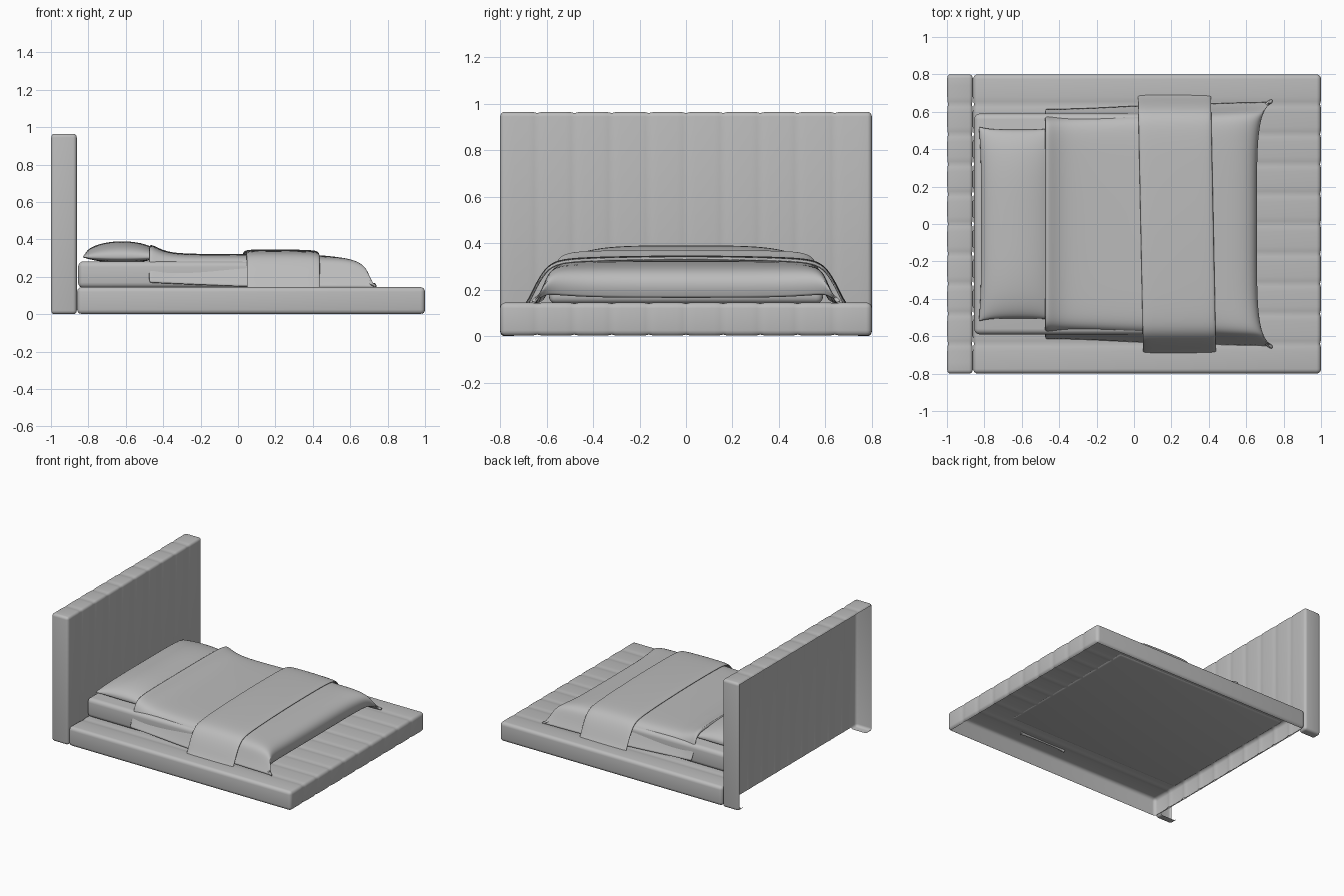
import bpy, bmesh, math
from mathutils import Vector

cube = bpy.data.objects.get("Cube")
if cube:
    bpy.data.objects.remove(cube, do_unlink=True)

GREY = (0.5, 0.5, 0.5, 1)
mat = bpy.data.materials.new("soft grey")
mat.use_nodes = True
mat.diffuse_color = GREY
mat.node_tree.nodes["Principled BSDF"].inputs["Base Color"].default_value = GREY


def finish(name, bm, angle=40):
    mesh = bpy.data.meshes.new(name)
    bm.normal_update()
    bm.to_mesh(mesh)
    bm.free()
    ob = bpy.data.objects.new(name, mesh)
    bpy.context.collection.objects.link(ob)
    mesh.materials.append(mat)
    bpy.ops.object.select_all(action="DESELECT")
    bpy.context.view_layer.objects.active = ob
    ob.select_set(True)
    bpy.ops.object.shade_smooth_by_angle(angle=math.radians(angle))
    return ob


def rounded_box(lo, hi, radius):
    bm = bmesh.new()
    bmesh.ops.create_cube(bm, size=1)
    lo, hi = Vector(lo), Vector(hi)
    for v in bm.verts:
        v.co = (lo + hi) / 2 + v.co * (hi - lo)
    bmesh.ops.bevel(bm, geom=bm.edges[:], offset=radius, segments=4,
                    profile=0.5, affect="EDGES")
    return bm


def cut_y(bm, y):
    bmesh.ops.bisect_plane(bm, geom=bm.verts[:] + bm.edges[:] + bm.faces[:],
                           plane_co=(0, y, 0), plane_no=(0, 1, 0))


def add_channels(bm, pitch=0.16, depth=0.005):
    # shallow stitched grooves running around the padded shell
    seams = [k * pitch for k in range(-4, 5)]
    for s in seams:
        for d in (-0.04, -0.015, 0, 0.015, 0.04):
            cut_y(bm, s + d)
    bm.normal_update()
    moves = []
    for v in bm.verts:
        gap = min(abs(v.co.y - s) for s in seams)
        if gap < 0.03:
            moves.append((v, v.normal * (depth if gap < 0.005 else depth * 0.3)))
    for v, m in moves:
        v.co -= m


def remove_faces(bm, rule):
    bmesh.ops.delete(bm, geom=[f for f in bm.faces if rule(f)], context="FACES")


# platform: padded shell, open underneath
bm = rounded_box((-0.86, -0.8, 0), (1, 0.8, 0.145), 0.025)
add_channels(bm)
remove_faces(bm, lambda f: f.normal.z < -0.95)
finish("platform", bm)

# headboard: padded shell, open at the back and below except for corner tabs
bm = rounded_box((-1, -0.8, 0), (-0.862, 0.8, 0.965), 0.02)
add_channels(bm)
for y in (-0.74, 0.74):
    cut_y(bm, y)
remove_faces(bm, lambda f: f.normal.x < -0.95 or (
    f.normal.z < -0.3 and abs(f.calc_center_median().y) < 0.74))
finish("headboard", bm)

# mattress
finish("mattress", rounded_box((-0.855, -0.59, 0.14), (0.62, 0.59, 0.283), 0.03))


def grid_surface(bm, nu, nv, point):
    rows = [[bm.verts.new(point(i / nu, j / nv)) for j in range(nv + 1)]
            for i in range(nu + 1)]
    for a, b in zip(rows, rows[1:]):
        for j in range(nv):
            bm.faces.new((a[j], b[j], b[j + 1], a[j + 1]))


# pillow with pinched corners
def pillow_point(side):
    def point(s, t):
        u, v = -math.cos(math.pi * s), -math.cos(math.pi * t)
        h = max(0, 1 - u * u) ** 0.5 * max(0, 1 - v ** 4) ** 0.4
        x = -0.62 + 0.21 * u * (1 - 0.06 * (1 - v ** 4))
        y = 0.52 * v * (1 - 0.03 * (1 - u ** 4))
        return x, y, 0.315 + (0.075 if side > 0 else -0.04) * h - 0.01 * v ** 4
    return point


bm = bmesh.new()
for side in (1, -1):
    grid_surface(bm, 24, 40, pillow_point(side))
bmesh.ops.remove_doubles(bm, verts=bm.verts[:], dist=0.0005)
bmesh.ops.recalc_face_normals(bm, faces=bm.faces[:])
finish("pillow", bm, 70)


def sample(points, t):
    # linear walk along evenly spaced control points
    f = min(max(t, 0), 1) * (len(points) - 1)
    i = min(int(f), len(points) - 2)
    return Vector(points[i]).lerp(Vector(points[i + 1]), f - i)


def drape(name, stations, half, point, thickness):
    # control cage of the cloth, smoothed and thickened by modifiers
    section = [(-y, z) for y, z in half] + [(y, z) for y, z in reversed(half[:-1])]
    bm = bmesh.new()
    grid_surface(bm, len(stations) - 1, len(section) - 1,
                 lambda s, t: point(sample(stations, s), sample(section, t)))
    ob = finish(name, bm, 70)
    sub = ob.modifiers.new("smooth", "SUBSURF")
    sub.levels = sub.render_levels = 2
    sol = ob.modifiers.new("thickness", "SOLIDIFY")
    sol.thickness = thickness
    sol.offset = -1
    return ob


# duvet: half section is (distance from middle, drop 0..1 towards the hem)
duvet_half = [(1, 1), (0.965, 0.75), (0.93, 0.42), (0.9, 0.18), (0.83, 0.04),
              (0.65, 0.01), (0.35, 0), (0, 0)]
# stations: x, half width, top height, hem height
duvet_stations = [(-0.475, 0.61, 0.355, 0.175), (-0.47, 0.615, 0.375, 0.172),
                  (-0.44, 0.615, 0.362, 0.17), (-0.37, 0.615, 0.327, 0.168),
                  (-0.2, 0.62, 0.322, 0.16), (0.05, 0.635, 0.322, 0.15),
                  (0.3, 0.64, 0.325, 0.147), (0.45, 0.645, 0.315, 0.147),
                  (0.55, 0.65, 0.305, 0.147), (0.62, 0.65, 0.285, 0.147),
                  (0.655, 0.655, 0.25, 0.147), (0.66, 0.66, 0.205, 0.147),
                  (0.645, 0.66, 0.165, 0.147)]


def duvet_point(st, sec):
    x, half, top, hem = st
    out, drop = abs(sec[0]), sec[1]
    foot = min(max((x - 0.45) / 0.2, 0), 1)
    z = top + (hem - top) * drop + 0.04 * foot * out ** 6 * (1 - drop)
    return x + 0.08 * foot * out ** 8, sec[0] * half, z


drape("duvet", duvet_stations, duvet_half, duvet_point, 0.008)

# throw laid across the duvet, slightly skewed
throw_half = [(0.693, 0.138), (0.675, 0.165), (0.645, 0.23), (0.605, 0.295),
              (0.555, 0.328), (0.45, 0.338), (0.25, 0.343), (0, 0.346)]
throw_stations = [(x, dz) for x, dz in ((0.035, -0.012), (0.04, 0), (0.13, 0.002),
                                        (0.23, 0.002), (0.33, 0), (0.42, -0.003),
                                        (0.425, -0.015))]
drape("throw", throw_stations, throw_half,
      lambda st, sec: (st[0] - 0.02 * sec[0], sec[0], sec[1] + st[1]), 0.008)
